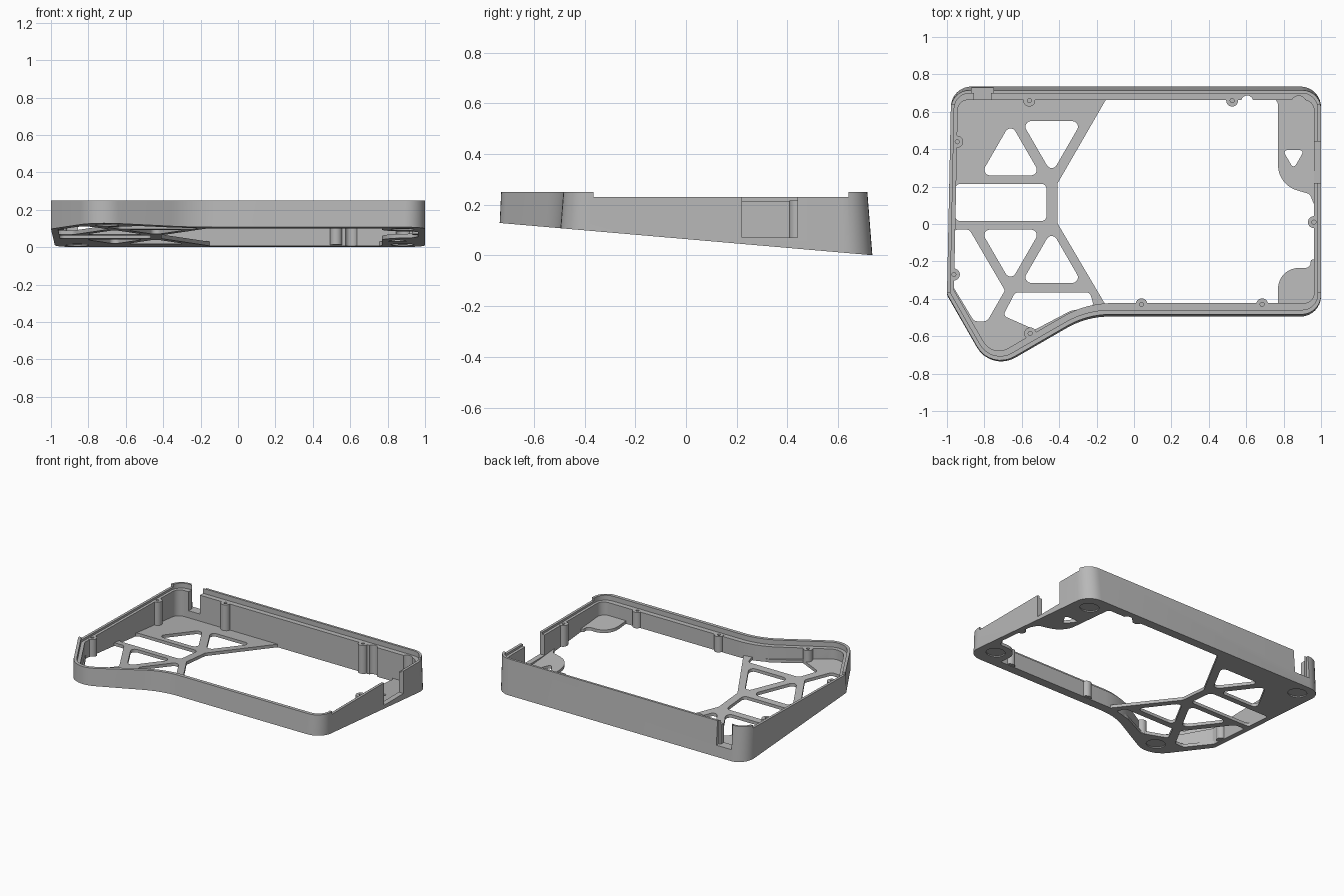
import bpy, bmesh, math
from mathutils import Vector

cube = bpy.data.objects.get("Cube")
if cube:
    bpy.data.objects.remove(cube, do_unlink=True)

mat = bpy.data.materials.new("matte grey")
mat.use_nodes = True
GREY = (0.48, 0.48, 0.48, 1)
mat.diffuse_color = GREY
mat.node_tree.nodes["Principled BSDF"].inputs["Base Color"].default_value = GREY

TOP, RIM, LEDGE, FLOOR = 0.25, 0.23, 0.215, 0.022


def base(y, up=0.0):
    """Height of the sloping underside."""
    return 0.0645 - 0.0865 * y + up


def cross(a, b):
    return a.x * b.y - a.y * b.x


def fillet(corners, seg=8):
    """Round the corners (x, y, radius) of a polygon."""
    out = []
    n = len(corners)
    for i, (x, y, r) in enumerate(corners):
        p = Vector((x, y))
        if r <= 0:
            out.append(p)
            continue
        a = (Vector(corners[i - 1][:2]) - p).normalized()
        b = (Vector(corners[(i + 1) % n][:2]) - p).normalized()
        half = a.angle(b) / 2
        centre = p + (a + b).normalized() * (r / math.sin(half))
        s = p + a * (r / math.tan(half)) - centre
        turn = math.copysign(math.pi - 2 * half, cross(b, a) * -1)
        turn = math.copysign(turn, cross(-a, b))
        for k in range(seg + 1):
            t = turn * k / seg
            c, q = math.cos(t), math.sin(t)
            out.append(centre + Vector((s.x * c - s.y * q, s.x * q + s.y * c)))
    return out


# Outer footprint, counter-clockwise
FOOT = [(-1, -0.38, 0.04), (-0.765, -0.79, 0.15), (-0.254, -0.495, 0.45),
        (1, -0.495, 0.11), (1, 0.735, 0.11), (-0.977, 0.735, 0.11)]


def outline(tx=0.0, ty=0.0):
    """Footprint moved inward by tx on the sides and ty on front and back."""
    n = len(FOOT)
    pts = [Vector(c[:2]) for c in FOOT]
    lines = []
    for i in range(n):
        d = (pts[(i + 1) % n] - pts[i]).normalized()
        nrm = Vector((-d.y, d.x))
        dist = tx * nrm.x ** 2 + ty * nrm.y ** 2
        lines.append((pts[i] + nrm * dist, d, dist))
    corners = []
    for i in range(n):
        p, d, m = lines[i - 1]
        q, e, k = lines[i]
        hit = p + d * (cross(q - p, e) / cross(d, e))
        grow = -1 if cross(d, e) > 0 else 1
        corners.append((hit.x, hit.y, max(0.006, FOOT[i][2] + grow * (m + k) / 2)))
    return fillet(corners)


def make(name, bm):
    bmesh.ops.recalc_face_normals(bm, faces=bm.faces)
    me = bpy.data.meshes.new(name)
    bm.to_mesh(me)
    bm.free()
    me.materials.append(mat)
    ob = bpy.data.objects.new(name, me)
    bpy.context.collection.objects.link(ob)
    return ob


def bridge(bm, a, b):
    n = len(a)
    for i in range(n):
        bm.faces.new((a[i], a[(i + 1) % n], b[(i + 1) % n], b[i]))


def prism(bm, pts, low, high):
    """Prism whose ends follow functions of y."""
    lo = [bm.verts.new((p.x, p.y, low(p.y))) for p in pts]
    hi = [bm.verts.new((p.x, p.y, high(p.y))) for p in pts]
    bm.faces.new(lo[::-1])
    bm.faces.new(hi)
    bridge(bm, lo, hi)


def circle(x, y, r, n=24):
    return [Vector((x + r * math.cos(2 * math.pi * i / n),
                    y + r * math.sin(2 * math.pi * i / n))) for i in range(n)]


def rect(x0, x1, y0, y1):
    return [Vector(p) for p in ((x0, y0), (x1, y0), (x1, y1), (x0, y1))]


def boolean(ob, bm, op="DIFFERENCE"):
    tool = make("cutter", bm)
    tool.hide_render = True
    mod = ob.modifiers.new("cut", "BOOLEAN")
    mod.operation, mod.solver, mod.object = op, "EXACT", tool
    bpy.context.view_layer.objects.active = ob
    bpy.ops.object.modifier_apply(modifier=mod.name)
    bpy.data.objects.remove(tool, do_unlink=True)


def cut(ob, pts, low, high):
    bm = bmesh.new()
    prism(bm, pts, low, high)
    boolean(ob, bm)


def flat(z):
    return lambda y: z


# Wall: drafted outside, raised lip, inner ledge
foot, draft = outline(), outline(0, 0.02)
lip, inner = outline(0.018, 0.036), outline(0.037, 0.072)
outer_top = [a.lerp(b, (TOP - base(a.y)) / TOP) for a, b in zip(foot, draft)]
bm = bmesh.new()
levels = [(foot, base), (outer_top, flat(TOP)), (lip, flat(TOP)),
          (lip, flat(LEDGE)), (inner, flat(LEDGE)), (inner, base)]
rings = [[bm.verts.new((p.x, p.y, z(p.y))) for p in pts] for pts, z in levels]
for i, ring in enumerate(rings):
    bridge(bm, ring, rings[(i + 1) % len(rings)])
wall = make("case_wall", bm)

# Screw bosses with pilot holes
BOSSES = [(-0.56, 0.66), (0.525, 0.66), (-0.945, 0.44), (-0.963, -0.27),
          (-0.555, -0.585), (0.04, -0.43), (0.685, -0.43), (0.962, 0.01)]
bosses, holes = bmesh.new(), bmesh.new()
for x, y in BOSSES:
    prism(bosses, circle(x, y, 0.032), lambda v: base(v, 0.004), flat(LEDGE + 0.001))
    prism(holes, circle(x, y, 0.011, 12), flat(0.15), flat(0.3))
boolean(wall, bosses, "UNION")
boolean(wall, holes)

# Side rims lowered, port openings, round reliefs in the back wall
cut(wall, rect(-1.2, 1.2, -0.365, 0.64), flat(RIM), flat(0.4))
cut(wall, rect(0.9, 1.1, 0.22, 0.44), flat(0.07), flat(0.4))
cut(wall, rect(-0.87, -0.75, 0.7, 0.8), flat(0.08), flat(0.4))
cut(wall, rect(-0.855, -0.765, 0.6, 0.72), flat(0.08), flat(0.4))
cut(wall, circle(0.605, 0.655, 0.032), flat(-0.2), flat(0.4))
cut(wall, circle(0.88, 0.645, 0.04), lambda v: base(v, FLOOR), flat(0.4))

# Floor with the large opening and truss-like windows
bm = bmesh.new()
prism(bm, inner, base, lambda v: base(v, FLOOR))
floor = make("case_floor", bm)
opening = [(-0.13, 0.7, 0), (-0.41, 0.215, 0.03), (-0.41, 0.005, 0.03),
           (-0.13, -0.47, 0), (0.77, -0.47, 0), (0.77, -0.235, 0.11),
           (0.945, -0.235, 0.03), (0.945, -0.19, 0.01), (0.99, -0.19, 0),
           (0.99, 0.11, 0), (0.96, 0.11, 0), (0.94, 0.16, 0.03),
           (0.77, 0.21, 0.14), (0.77, 0.65, 0.04), (0.72, 0.7, 0)]


def triangle(x, y, up, half=0.162, r=0.03):
    return [(x - half, y, r), (x, y + up * 1.732 * half, r), (x + half, y, r)]


windows = [
    opening,
    triangle(-0.66, 0.26, 1), triangle(-0.44, 0.55, -1),
    triangle(-0.66, -0.03, -1), triangle(-0.44, -0.315, 1),
    triangle(0.853, 0.395, -1, 0.058, 0.014),
    [(-0.957, 0.015, 0.03), (-0.467, 0.015, 0.03), (-0.467, 0.215, 0.03), (-0.957, 0.215, 0.03)],
    [(-0.97, -0.03, 0.03), (-0.88, -0.03, 0.03), (-0.69, -0.355, 0.02),
     (-0.785, -0.52, 0.03), (-0.855, -0.52, 0.03), (-0.97, -0.33, 0.02)],
    [(-0.635, -0.365, 0.03), (-0.235, -0.365, 0.03), (-0.215, -0.44, 0.02),
     (-0.34, -0.465, 0.05), (-0.53, -0.565, 0.02), (-0.7, -0.49, 0.02)],
]
bm = bmesh.new()
for w in windows:
    prism(bm, fillet(w), lambda v: base(v, -0.1), lambda v: base(v, 0.1))
boolean(floor, bm)

# Round recesses underneath for the feet
for part in (floor, wall):
    bm = bmesh.new()
    for x, y in ((0.88, 0.6), (0.88, -0.345), (-0.86, 0.62), (-0.7, -0.615)):
        prism(bm, circle(x, y, 0.062, 32), lambda v: base(v, -0.05), lambda v: base(v, 0.008))
    boolean(part, bm)

for part in (floor, wall):
    bpy.ops.object.select_all(action="DESELECT")
    part.select_set(True)
    bpy.context.view_layer.objects.active = part
    bpy.ops.object.shade_smooth_by_angle(angle=0.5)
